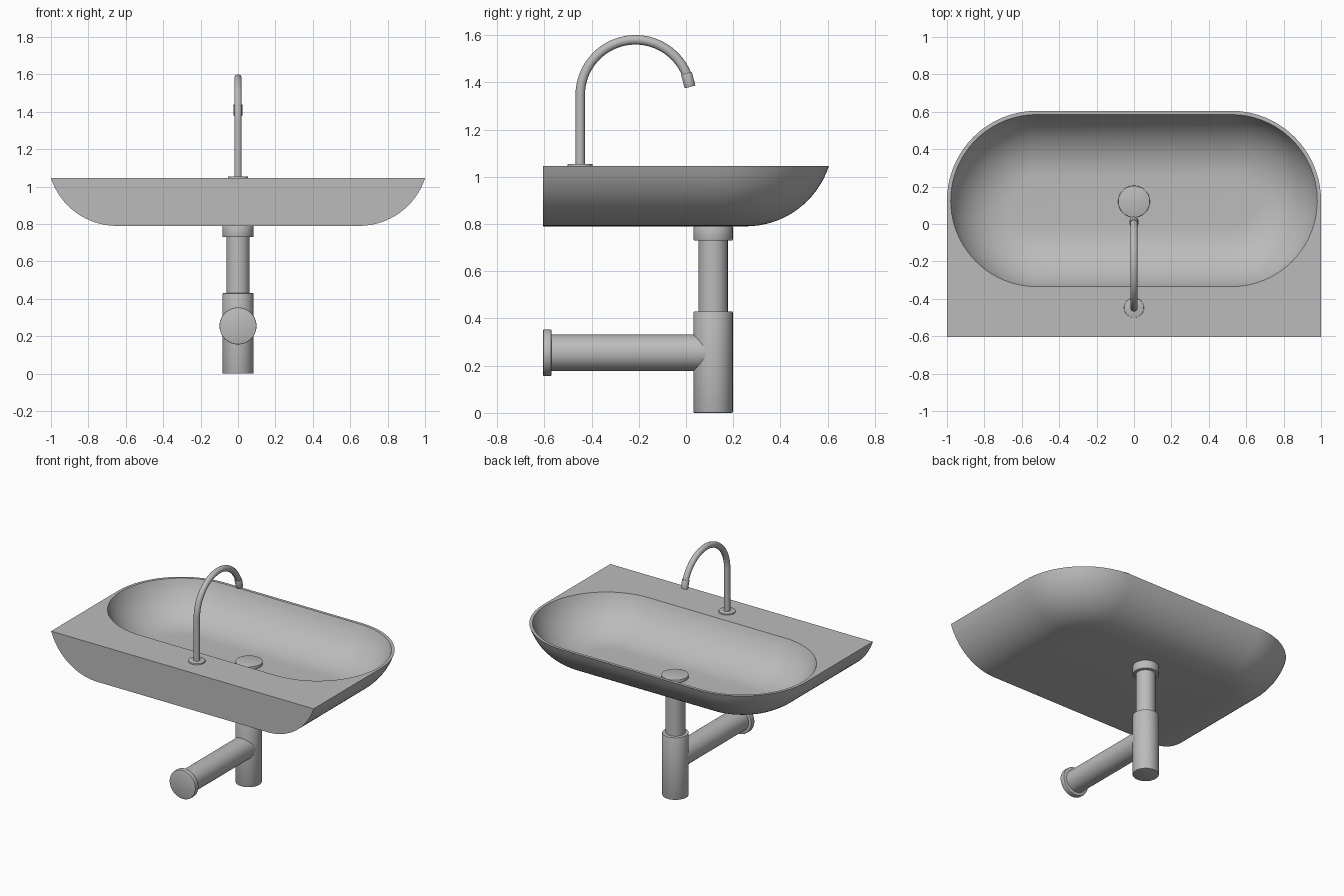
import bpy
import bmesh
import math
from mathutils import Matrix, Vector

cube = bpy.data.objects.get("Cube")
if cube:
    bpy.data.objects.remove(cube)

grey = bpy.data.materials.new("plain grey")
colour = (0.5, 0.5, 0.5, 1)
grey.diffuse_color = colour
grey.use_nodes = True
grey.node_tree.nodes["Principled BSDF"].inputs["Base Color"].default_value = colour

TOP, BOTTOM, WALL = 1.045, 0.79, -0.605
CX, CY, RADIUS = 0.52, 0.125, 0.48      # centre and radius of the rounded ends
STEPS = 20                              # segments per quarter turn
DRAIN_Y = 0.115


def finish(name, bm):
    bmesh.ops.recalc_face_normals(bm, faces=bm.faces)
    mesh = bpy.data.meshes.new(name)
    bm.to_mesh(mesh)
    bm.free()
    obj = bpy.data.objects.new(name, mesh)
    bpy.context.collection.objects.link(obj)
    mesh.materials.append(grey)
    bpy.ops.object.select_all(action="DESELECT")
    obj.select_set(True)
    bpy.context.view_layer.objects.active = obj
    bpy.ops.object.shade_smooth_by_angle(angle=math.radians(35))
    return obj


def outline(radius, square_wall):
    """Right half from the room side to the wall side, then mirrored."""
    half = []
    for i in range(2 * STEPS + 1):
        a = math.pi / 2 * (1 - i / STEPS)
        if i <= STEPS or not square_wall:
            half.append((CX + radius * math.cos(a), CY + radius * math.sin(a)))
        else:
            t = 2 * (i - STEPS) / STEPS
            half.append((CX + radius * min(1, 2 - t), CY + (WALL - CY) * min(1, t)))
    return half + [(-x, y) for x, y in reversed(half)]


def wall_profile(floor, bend):
    """(inset, z) pairs along a circular arc from the floor up to the rim."""
    centre = floor + bend
    end = math.acos((centre - TOP) / bend)
    reach = bend * math.sin(end)
    return [(reach - bend * math.sin(end * k / 16), centre - bend * math.cos(end * k / 16))
            for k in range(17)]


# Washbasin: outer shell up to the rim, flat deck, then the bowl down to its floor
bm = bmesh.new()
rings = []
for inset, z in wall_profile(BOTTOM, 0.37):
    rings.append([bm.verts.new((x, y, z)) for x, y in outline(RADIUS - inset, True)])
for inset, z in reversed(wall_profile(BOTTOM + 0.02, 0.35)):
    rings.append([bm.verts.new((x, y, z)) for x, y in outline(RADIUS - 0.02 - inset, False)])
for low, high in zip(rings, rings[1:]):
    for i in range(len(low)):
        j = (i + 1) % len(low)
        bm.faces.new((low[i], low[j], high[j], high[i]))
bm.faces.new(rings[0])
bm.faces.new(rings[-1])
finish("washbasin", bm)


def cylinder(name, radius, start, end, bevel=0.0):
    start, end = Vector(start), Vector(end)
    axis = end - start
    turn = axis.to_track_quat("Z", "Y").to_matrix().to_4x4()
    bm = bmesh.new()
    bmesh.ops.create_cone(bm, cap_ends=True, segments=48, radius1=radius, radius2=radius,
                          depth=axis.length, matrix=Matrix.Translation((start + end) / 2) @ turn)
    if bevel:
        rims = [e for e in bm.edges if any(len(f.verts) > 4 for f in e.link_faces)]
        bmesh.ops.bevel(bm, geom=rims, offset=bevel, segments=2, affect="EDGES", profile=0.5)
    return finish(name, bm)


# Drain and trap
cylinder("drain_cap", 0.085, (0, 0.12, 0.805), (0, 0.12, 0.83), 0.003)
cylinder("drain_collar", 0.083, (0, DRAIN_Y, 0.73), (0, DRAIN_Y, BOTTOM), 0.004)
cylinder("drain_pipe", 0.062, (0, DRAIN_Y, 0.42), (0, DRAIN_Y, 0.74))
cylinder("trap_bottle", 0.083, (0, DRAIN_Y, 0), (0, DRAIN_Y, 0.43), 0.004)
cylinder("waste_pipe", 0.077, (0, DRAIN_Y, 0.255), (0, -0.58, 0.255))
cylinder("wall_flange", 0.099, (0, -0.57, 0.255), (0, WALL, 0.255), 0.004)

# Tap: base ring, swan neck and nozzle
cylinder("tap_base", 0.053, (0, -0.448, TOP - 0.01), (0, -0.448, TOP + 0.009), 0.003)
BEND, NECK_Y, NECK_Z = 0.234, -0.214, 1.346
path = [(0, NECK_Y - BEND, TOP)]
for k in range(33):
    a = math.pi - math.radians(158) * k / 32
    path.append((0, NECK_Y + BEND * math.cos(a), NECK_Z + BEND * math.sin(a)))
bm = bmesh.new()
sections = []
for i, p in enumerate(path):
    # Section planes follow the bend, starting level
    a = math.radians(158) * max(i - 1, 0) / 32
    out = Vector((0, -math.cos(a), math.sin(a)))
    side = Vector((1, 0, 0))
    sections.append([bm.verts.new(Vector(p) + 0.02 * (out * math.cos(t) + side * math.sin(t)))
                     for t in (math.tau * s / 24 for s in range(24))])
for low, high in zip(sections, sections[1:]):
    for s in range(24):
        bm.faces.new((low[s], low[s - 1], high[s - 1], high[s]))
bm.faces.new(sections[0])
bm.faces.new(sections[-1])
finish("tap_neck", bm)
tip = Vector(path[-1])
heading = Vector((0, math.sin(math.radians(15)), -math.cos(math.radians(15))))
cylinder("tap_nozzle", 0.0235, tip - heading * 0.004, tip + heading * 0.055, 0.002)
